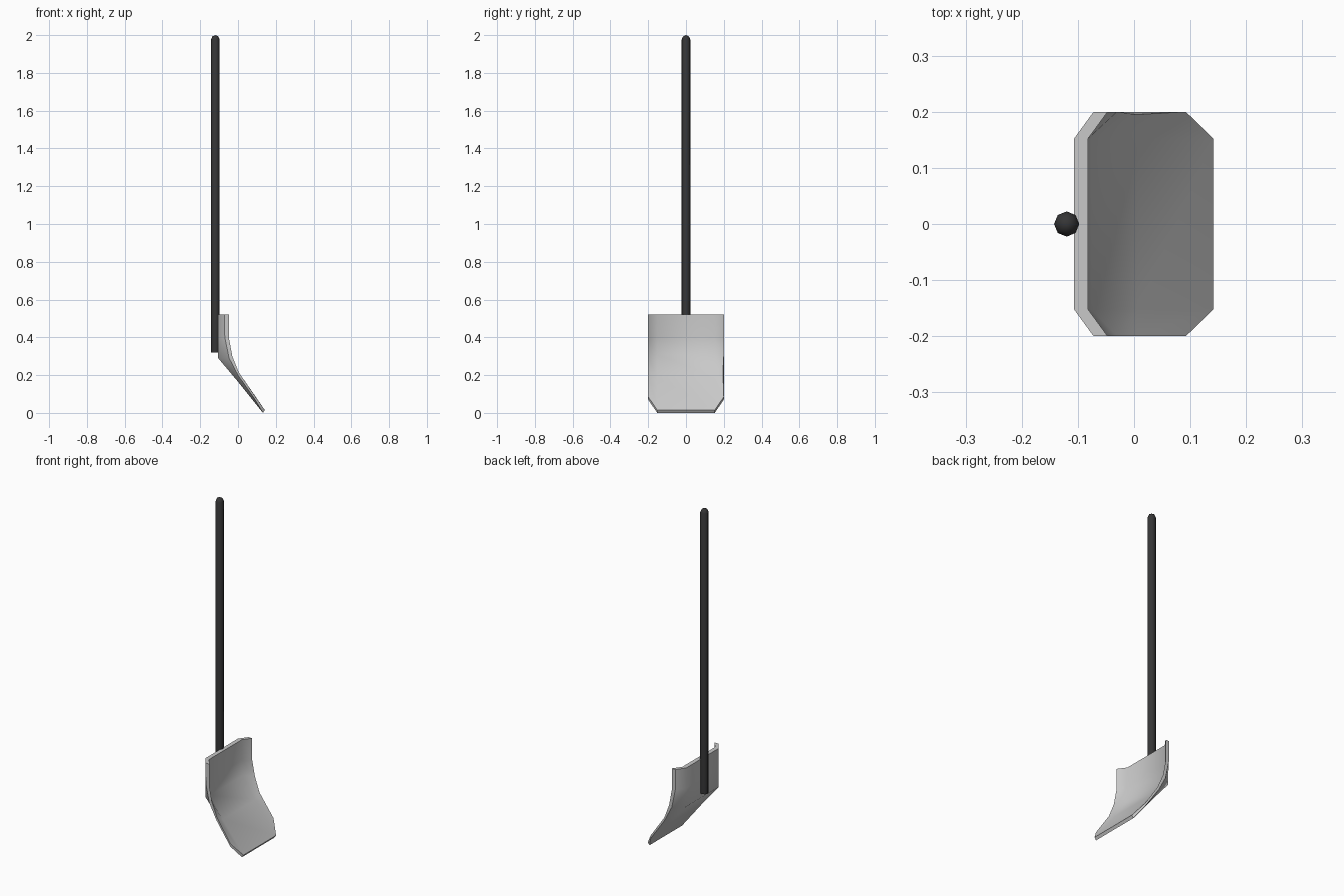
import bpy, bmesh, math

cube = bpy.data.objects.get("Cube")
if cube:
    bpy.data.objects.remove(cube)


def material(name, colour):
    m = bpy.data.materials.new(name)
    m.use_nodes = True
    m.diffuse_color = colour
    m.node_tree.nodes["Principled BSDF"].inputs["Base Color"].default_value = colour
    return m


def finish(bm, name, mat, angle):
    bmesh.ops.recalc_face_normals(bm, faces=bm.faces)
    mesh = bpy.data.meshes.new(name)
    bm.to_mesh(mesh)
    bm.free()
    mesh.materials.append(mat)
    ob = bpy.data.objects.new(name, mesh)
    bpy.context.collection.objects.link(ob)
    bpy.ops.object.select_all(action="DESELECT")
    bpy.context.view_layer.objects.active = ob
    ob.select_set(True)
    bpy.ops.object.shade_smooth_by_angle(angle=math.radians(angle))
    return ob


steel = material("steel", (0.58, 0.58, 0.58, 1))
dark = material("dark_handle", (0.036, 0.036, 0.037, 1))

# Blade: (x, z) profiles from rim to tip, along the flat middle and along the sides
HALF, FLAT = 0.2, 0.152
outer_mid = [(-.107, .52), (-.107, .40), (-.105, .29), (0, .165), (.132, 0)]
outer_side = [(-.072, .52), (-.070, .40), (-.047, .29), (0, .20), (.09, .07)]
inner_mid = [(-.082, .52), (-.082, .40), (-.076, .31), (.006, .19), (.142, .015)]
inner_side = [(-.047, .52), (-.047, .39), (-.030, .30), (.004, .215), (.092, .085)]


def sheet(bm, mid, side):
    columns = ((side, -HALF), (mid, -FLAT), (mid, FLAT), (side, HALF))
    return [[bm.verts.new((prof[i][0], y, prof[i][1])) for prof, y in columns]
            for i in range(len(mid))]


def border(grid):
    return (grid[0] + [r[-1] for r in grid[1:-1]]
            + grid[-1][::-1] + [r[0] for r in grid[-2:0:-1]])


bm = bmesh.new()
outer = sheet(bm, outer_mid, outer_side)
inner = sheet(bm, inner_mid, inner_side)
inner[3][3].co.y -= 0.005  # small dent in one side edge
for grid in (outer, inner):
    for r0, r1 in zip(grid, grid[1:]):
        for j in range(3):
            bm.faces.new((r0[j], r0[j + 1], r1[j + 1], r1[j]))
a, b = border(outer), border(inner)
for i in range(len(a)):
    k = (i + 1) % len(a)
    bm.faces.new((a[i], a[k], b[k], b[i]))
finish(bm, "blade", steel, 45)

# Handle: eight-sided pole with a rounded top
SIDES = 8
bm = bmesh.new()
rings = []
for radius, z in ((.0225, .32), (.0225, 1.977), (.016, 1.993)):
    rings.append([bm.verts.new((-.12 + radius * math.cos(math.tau * i / SIDES),
                                radius * math.sin(math.tau * i / SIDES), z))
                  for i in range(SIDES)])
tip = bm.verts.new((-.12, 0, 2))
bm.faces.new(rings[0])
for i in range(SIDES):
    k = (i + 1) % SIDES
    for low, high in zip(rings, rings[1:]):
        bm.faces.new((low[i], low[k], high[k], high[i]))
    bm.faces.new((rings[-1][i], rings[-1][k], tip))
finish(bm, "handle", dark, 50)
